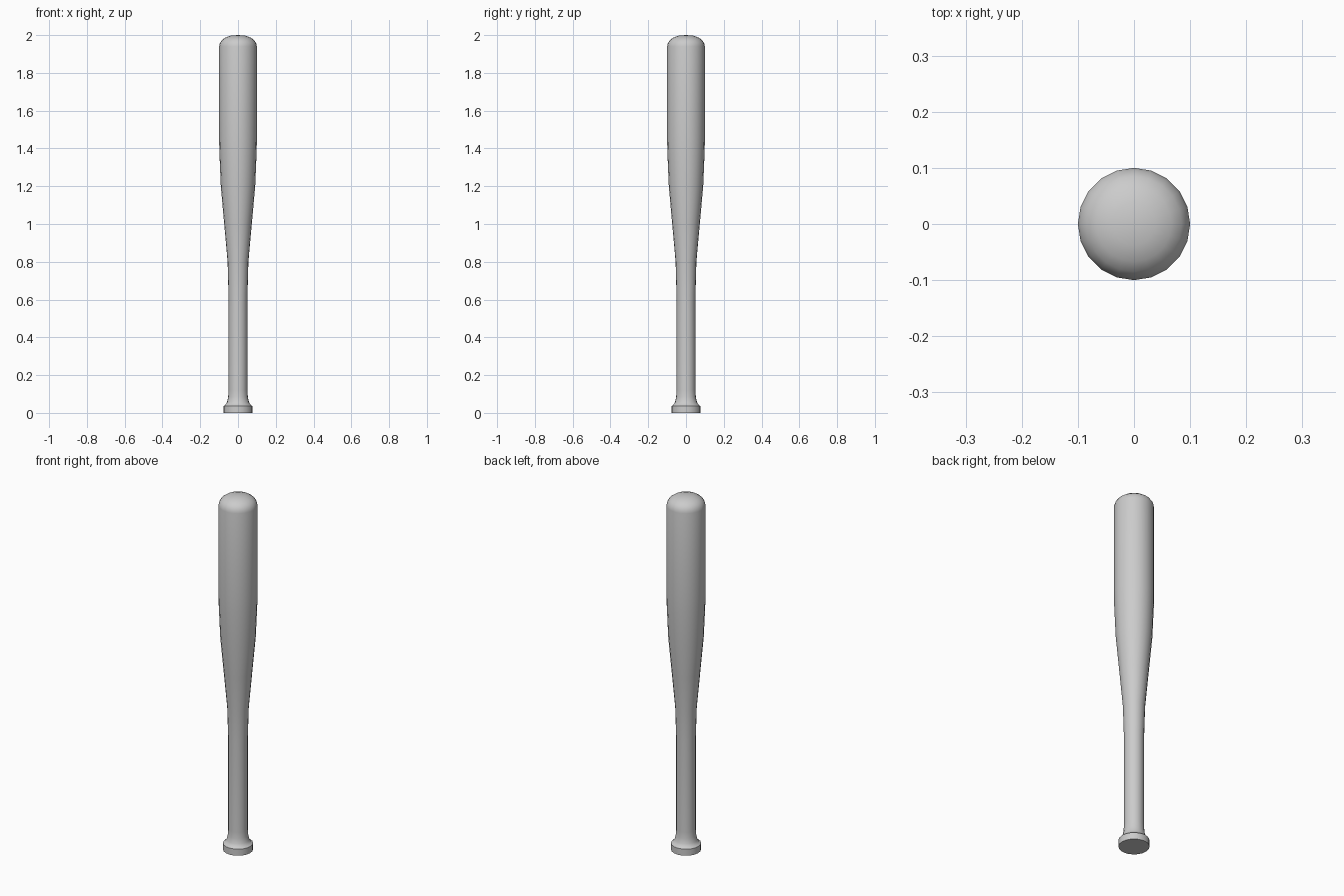
import bpy, bmesh, math
from mathutils import Matrix

if "Cube" in bpy.data.objects:
    bpy.data.objects.remove(bpy.data.objects["Cube"])

SIDES = 20

# Half profile of the bat: (radius, height)
profile = [
    (0, 0), (0.077, 0), (0.077, 0.037), (0.068, 0.041),            # knob
    (0.058, 0.058), (0.052, 0.085), (0.05, 0.12), (0.05, 0.62),    # flare and handle
    (0.055, 0.8), (0.073, 1.0), (0.091, 1.2), (0.0985, 1.38),      # taper
    (0.1, 1.45), (0.1, 1.94),                                      # barrel
    (0.096, 1.958), (0.085, 1.974), (0.067, 1.987), (0.038, 1.997), (0, 2.0),  # rounded end
]

# Revolve the profile around z
bm = bmesh.new()
verts = [bm.verts.new((r, 0, z)) for r, z in profile]
edges = [bm.edges.new(pair) for pair in zip(verts, verts[1:])]
bmesh.ops.spin(bm, geom=verts + edges, cent=(0, 0, 0), axis=(0, 0, 1),
               angle=math.tau, steps=SIDES, use_duplicate=False)
bmesh.ops.remove_doubles(bm, verts=bm.verts, dist=0.0005)
bmesh.ops.recalc_face_normals(bm, faces=bm.faces)

mesh = bpy.data.meshes.new("baseball_bat")
bm.to_mesh(mesh)
bm.free()
bat = bpy.data.objects.new("baseball_bat", mesh)
bpy.context.collection.objects.link(bat)

# Smooth sides, crisp knob rim
bpy.context.view_layer.objects.active = bat
bat.select_set(True)
bpy.ops.object.shade_smooth_by_angle(angle=math.radians(40))
